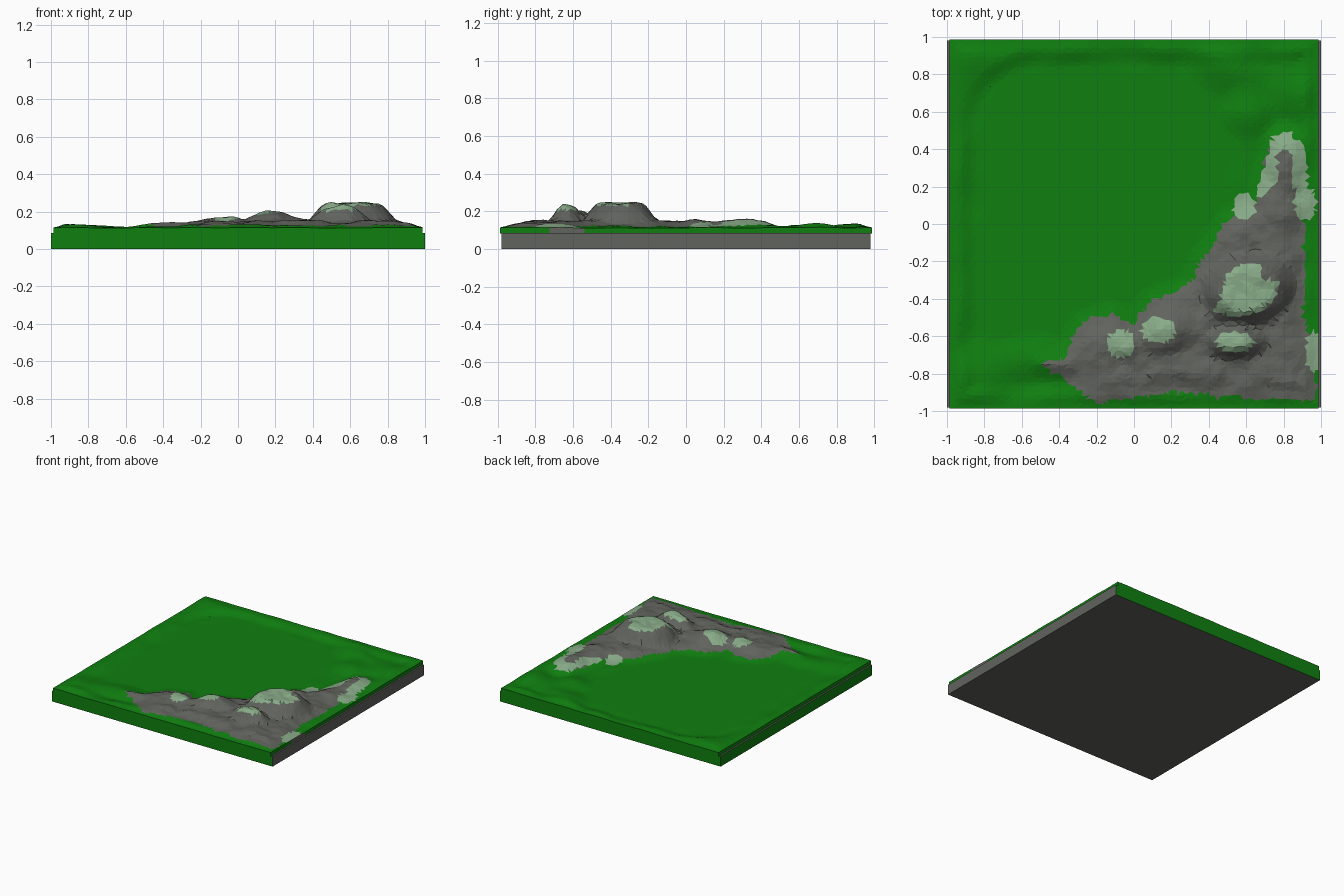
import bpy, bmesh, math, random
from mathutils import Vector, noise

if "Cube" in bpy.data.objects:
    bpy.data.objects.remove(bpy.data.objects["Cube"])

random.seed(4)


def material(name, rgb):
    m = bpy.data.materials.new(name)
    m.diffuse_color = (*rgb, 1)
    m.use_nodes = True
    m.node_tree.nodes["Principled BSDF"].inputs["Base Color"].default_value = m.diffuse_color
    return m


MATS = [material("grass green", (0.005, 0.215, 0.005)),
        material("rock grey", (0.12, 0.125, 0.11)),
        material("pale lichen", (0.25, 0.41, 0.25))]
GRASS, ROCK, PALE = 0, 1, 2


def finish(bm, name):
    bmesh.ops.recalc_face_normals(bm, faces=bm.faces)
    me = bpy.data.meshes.new(name)
    bm.to_mesh(me)
    bm.free()
    for m in MATS:
        me.materials.append(m)
    ob = bpy.data.objects.new(name, me)
    bpy.context.collection.objects.link(ob)
    return ob


# outline of the rocky area and of two pale patches, seen from above
ROCKS = [(-.5, -.75), (-.37, -.7), (-.28, -.53), (-.12, -.47), (0, -.54), (.1, -.4),
         (.3, -.33), (.36, -.19), (.5, .02), (.64, .1), (.7, .3), (.74, .46), (.81, .5),
         (.92, .41), (.925, .2), (.91, 0), (.92, -.25), (.91, -.5), (.96, -.7),
         (.975, -.95), (.6, -.93), (.2, -.9), (-.2, -.96), (-.37, -.83)]
SUMMIT = [(.43, -.47), (.47, -.37), (.5, -.25), (.62, -.2), (.68, -.22), (.69, -.29),
          (.77, -.31), (.76, -.38), (.69, -.46), (.55, -.5)]
RIDGE = [(.65, .14), (.7, .32), (.74, .46), (.81, .5), (.92, .41), (.93, .18), (.84, .2),
         (.85, .36), (.81, .41), (.76, .37), (.77, .24), (.71, .16)]
# pale spots: centre x, y, radius x, y
SPOTS = [(.54, -.63, .1, .055), (.13, -.57, .09, .07), (-.07, -.64, .075, .075),
         (.59, .09, .06, .07), (.915, .11, .06, .09), (.955, -.68, .035, .11)]


def inside(x, y, poly):
    hit = False
    for (ax, ay), (bx, by) in zip(poly, poly[1:] + poly[:1]):
        if (ay > y) != (by > y) and x < ax + (y - ay) * (bx - ax) / (by - ay):
            hit = not hit
    return hit


def depth(x, y, poly):
    """Distance to the outline, positive inside."""
    best = 9
    for (ax, ay), (bx, by) in zip(poly, poly[1:] + poly[:1]):
        dx, dy = bx - ax, by - ay
        t = max(0, min(1, ((x - ax) * dx + (y - ay) * dy) / (dx * dx + dy * dy)))
        best = min(best, math.hypot(x - ax - t * dx, y - ay - t * dy))
    return best if inside(x, y, poly) else -best


def smooth(a, b, v):
    t = max(0, min(1, (v - a) / (b - a)))
    return t * t * (3 - 2 * t)


# mounds: x, y, radius x, radius y, height, tilt, flatness of the top (0..1)
MOUNDS = [(.61, -.35, .27, .22, .098, .35, .5), (.54, -.63, .19, .11, .078, 0, .3),
          (.18, -.57, .19, .14, .052, .1, .2), (-.08, -.64, .15, .14, .016, 0, .2),
          (.81, .34, .13, .22, .022, 0, .2), (.5, .85, .28, .2, .036, -.5, 0),
          (.6, .6, .16, .17, .032, .5, 0), (.86, .72, .2, .2, .032, 0, 0),
          (-.8, -.8, .25, .22, .025, 0, 0), (-.52, -.72, .28, .15, .025, 0, 0)]


def height(x, y):
    d = depth(x, y, ROCKS)
    z = .097 + .05 * smooth(-.08, .13, d)
    for mx, my, rx, ry, h, tilt, flat in MOUNDS:
        c, s = math.cos(tilt), math.sin(tilt)
        u, v = (x - mx) * c + (y - my) * s, (y - my) * c - (x - mx) * s
        z += h * (1 - smooth(flat, 1, math.hypot(u / rx, v / ry)))
    # low rim round the plain, rounded at the back left corner
    cx, cy = max(0, -.5 - x), max(0, y - .5)
    rim = max(math.hypot(cx, cy), abs(y) - .5, x - .5)
    z += .022 * smooth(.34, .45, rim) * (1 - smooth(-.05, .1, d))
    # crags on the rock and gentle lumps on the grass verge
    p = Vector((x, y, 0))
    rough = smooth(-.06, .08, d)
    z += rough * (.018 * noise.noise(p * 7) + .008 * noise.noise(p * 17))
    z += (1 - rough) * .016 * noise.noise(p * 5) * smooth(.25, .45, max(rim, x * .8 - .1))
    # fall away at the outer edge
    edge = max(abs(x), abs(y))
    z -= (z - .111) * .75 * smooth(.9, .99, edge)
    return max(z, .094)


def colour(x, y):
    if inside(x, y, SUMMIT) or inside(x, y, RIDGE):
        return PALE
    for sx, sy, rx, ry in SPOTS:
        if math.hypot((x - sx) / rx, (y - sy) / ry) < 1:
            return PALE
    w = .02 * noise.noise(Vector((x * 12, y * 12, 3)))
    return ROCK if inside(x + w, y - w, ROCKS) else GRASS


# slab: green front, back and left; grey right, top and underside
bm = bmesh.new()
bmesh.ops.create_cube(bm, size=1)
for v in bm.verts:
    v.co = (v.co.x * 2, v.co.y * 1.96, (v.co.z + .5) * .085)
bm.normal_update()
for f in bm.faces:
    f.material_index = GRASS if abs(f.normal.y) > .5 or f.normal.x < -.5 else ROCK
finish(bm, "base_slab")

# terrain: jittered triangle grid with a skirt hanging over front and back
N, EX, EY = 84, .987, .987
bm = bmesh.new()
grid = []
for j in range(N + 1):
    row = []
    for i in range(N + 1):
        x, y = (2 * i / N - 1) * EX, (2 * j / N - 1) * EY
        if 0 < i < N:
            x += random.uniform(-.007, .007)
        if 0 < j < N:
            y += random.uniform(-.007, .007)
        row.append(bm.verts.new((x, y, height(x, y))))
    grid.append(row)
for j in range(N):
    for i in range(N):
        a, b, c, d = grid[j][i], grid[j][i + 1], grid[j + 1][i + 1], grid[j + 1][i]
        tris = ((a, b, c), (a, c, d)) if (i + j) % 2 else ((a, b, d), (b, c, d))
        for t in tris:
            f = bm.faces.new(t)
            m = f.calc_center_median()
            f.material_index = colour(m.x, m.y)


def skirt(edge, z):
    low = [bm.verts.new((v.co.x, v.co.y, z)) for v in edge]
    for k in range(len(edge) - 1):
        f = bm.faces.new((edge[k], edge[k + 1], low[k + 1], low[k]))
        m = f.calc_center_median()
        on_right = m.x > .98 and -.73 < m.y < -.55
        f.material_index = ROCK if on_right else GRASS


skirt(grid[0], .05)
skirt(grid[N], .05)
skirt([r[0] for r in grid], .083)
skirt([r[N] for r in grid], .083)
finish(bm, "terrain")
